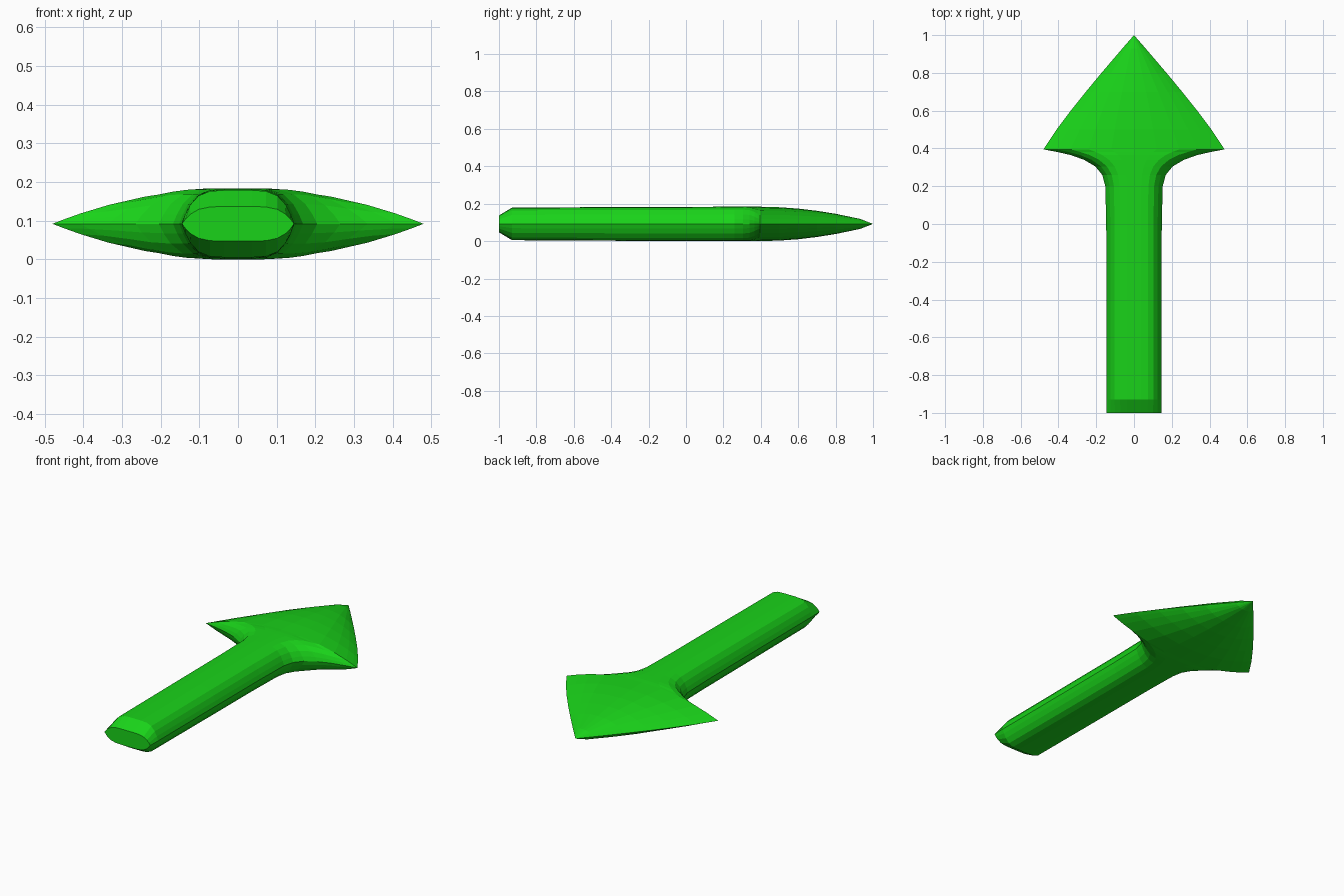
import bpy, bmesh

if "Cube" in bpy.data.objects:
    bpy.data.objects.remove(bpy.data.objects["Cube"])

MID = 0.092
# Stations along the arrow: y, half width, half thickness, section squareness
stations = [
    (-1.00, 0.145, 0.045, 5.0),
    (-0.93, 0.146, 0.087, 5.0),
    (-0.40, 0.146, 0.090, 5.0),
    (0.00, 0.147, 0.091, 5.0),
    (0.20, 0.152, 0.092, 5.0),
    (0.26, 0.168, 0.092, 5.0),
    (0.305, 0.205, 0.092, 5.0),
    (0.34, 0.265, 0.092, 4.5),
    (0.365, 0.335, 0.092, 3.4),
    (0.382, 0.410, 0.092, 2.5),
    (0.395, 0.480, 0.092, 2.1),
    (0.50, 0.410, 0.089, 2.2),
    (0.60, 0.335, 0.082, 2.2),
    (0.70, 0.255, 0.070, 2.3),
    (0.80, 0.172, 0.054, 2.4),
    (0.93, 0.061, 0.027, 2.5),
    (1.00, 0.000, 0.000, 2.0),
]
across = [0, 0.25, 0.5, 0.7, 0.85, 0.94, 1]


def section(y, w, c, p):
    """Closed lens-shaped ring, symmetric left/right and top/bottom."""
    half = [-t for t in reversed(across)] + across[1:]
    top = [(w * t, y, MID + c * (1 - abs(t) ** p)) for t in half]
    low = [(x, y, 2 * MID - z) for x, y, z in reversed(top[1:-1])]
    return top + low


# Loft shaft, barbs and point as one skin
bm = bmesh.new()
rings = [[bm.verts.new(v) for v in section(*s)] for s in stations]
n = len(rings[0])
for a, b in zip(rings, rings[1:]):
    for i in range(n):
        j = (i + 1) % n
        bm.faces.new((a[i], a[j], b[j], b[i]))
bm.faces.new(rings[0])
bmesh.ops.remove_doubles(bm, verts=bm.verts, dist=0.0005)
bmesh.ops.recalc_face_normals(bm, faces=bm.faces)

mesh = bpy.data.meshes.new("arrow")
bm.to_mesh(mesh)
bm.free()
arrow = bpy.data.objects.new("arrow", mesh)
bpy.context.collection.objects.link(arrow)

green = bpy.data.materials.new("green")
green.diffuse_color = (0.01, 0.65, 0.01, 1)
green.use_nodes = True
green.node_tree.nodes["Principled BSDF"].inputs["Base Color"].default_value = green.diffuse_color
mesh.materials.append(green)
